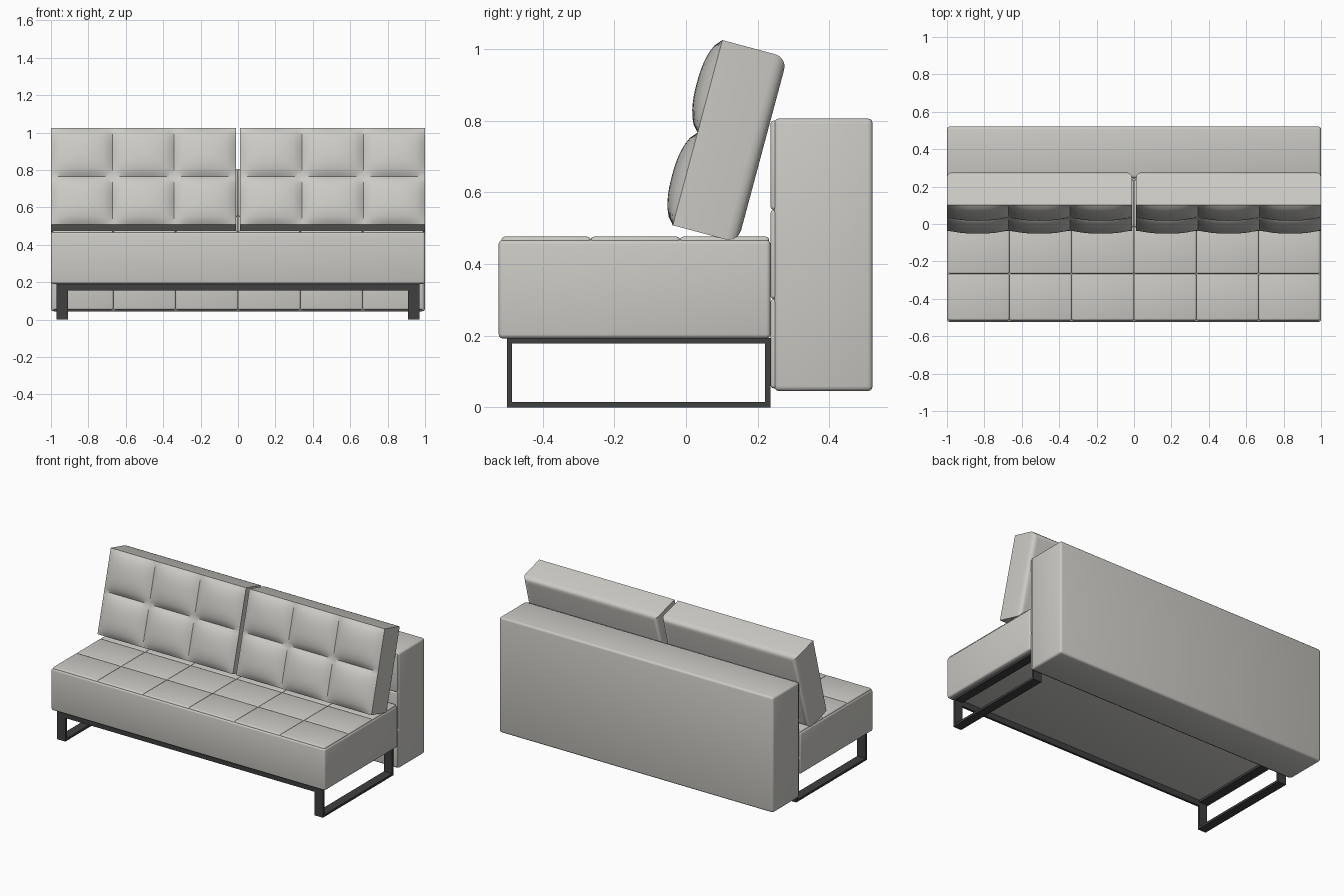
import bpy, bmesh, math
from mathutils import Matrix, Vector

if "Cube" in bpy.data.objects:
    bpy.data.objects.remove(bpy.data.objects["Cube"])


def mat(name, rgb):
    m = bpy.data.materials.new(name)
    m.diffuse_color = (*rgb, 1)
    m.use_nodes = True
    m.node_tree.nodes["Principled BSDF"].inputs["Base Color"].default_value = m.diffuse_color
    return m


FABRIC = mat("light grey fabric", (0.60, 0.59, 0.555))
METAL = mat("dark metal", (0.05, 0.05, 0.053))


def finish(name, bm, material):
    bmesh.ops.recalc_face_normals(bm, faces=bm.faces)
    me = bpy.data.meshes.new(name)
    bm.to_mesh(me)
    bm.free()
    me.materials.append(material)
    ob = bpy.data.objects.new(name, me)
    bpy.context.collection.objects.link(ob)
    bpy.ops.object.select_all(action='DESELECT')
    ob.select_set(True)
    bpy.context.view_layer.objects.active = ob
    bpy.ops.object.shade_smooth_by_angle(angle=math.radians(40))
    return ob


def add_box(bm, lo, hi):
    lo, hi = Vector(lo), Vector(hi)
    m = Matrix.Translation((lo + hi) / 2) @ Matrix.Diagonal((*(hi - lo), 1))
    return bmesh.ops.create_cube(bm, size=1, matrix=m)['verts']


def box(name, lo, hi, material, bevel=0.0, segs=3):
    bm = bmesh.new()
    add_box(bm, lo, hi)
    if bevel:
        bmesh.ops.bevel(bm, geom=bm.edges[:], offset=bevel, segments=segs,
                        profile=0.5, affect='EDGES')
    return finish(name, bm, material)


# seat and lower back blocks
box("seat", (-1, -0.523, 0.192), (1, 0.236, 0.467), FABRIC, 0.012)
box("backrest", (-1, 0.246, 0.045), (1, 0.521, 0.806), FABRIC, 0.014)

# stitched panels, 6 x 3, on the seat top and on the backrest front
W = 2 / 6
for i in range(6):
    x0, x1 = -1 + i * W, -1 + (i + 1) * W
    x0, x1 = max(x0, -0.993), min(x1, 0.993)
    for j in range(3):
        y0 = -0.515 + j * 0.249
        box("seat_panel", (x0, y0, 0.44), (x1, y0 + 0.249, 0.476), FABRIC, 0.009)
        z0 = 0.053 + j * 0.249
        box("backrest_panel", (x0, 0.236, z0), (x1, 0.27, z0 + 0.249), FABRIC, 0.009)

# loose back cushions: bevelled block with a 3 x 2 puffed front, leaning back
H, T = 0.535, 0.188
LEAN = Matrix.Translation((0, -0.037, 0.508)) @ Matrix.Rotation(math.radians(-15), 4, 'X')


def puff(t):
    a = abs(2 * (t % 1.0) - 1)
    return max(0.0, 1 - a ** 2.4)


def cushion(name, x0, x1):
    bm = bmesh.new()
    add_box(bm, (x0, 0, 0), (x1, T, H))
    back = [e for e in bm.edges if all(v.co.y > T / 2 for v in e.verts)]
    bmesh.ops.bevel(bm, geom=back, offset=0.035, segments=4, profile=0.5, affect='EDGES')
    # puffed front sheet
    n, rows, cols = 14, 2, 3
    grid = []
    for r in range(rows * n + 1):
        line = []
        for c in range(cols * n + 1):
            d = 0.038 * puff(r / n) ** 0.7 * puff(c / n) ** 0.7
            line.append(bm.verts.new((x0 + (x1 - x0) * c / (cols * n), -d, H * r / (rows * n))))
        grid.append(line)
    for r in range(rows * n):
        for c in range(cols * n):
            bm.faces.new((grid[r][c], grid[r][c + 1], grid[r + 1][c + 1], grid[r + 1][c]))
    # the sheet replaces the flat front face
    flat = [f for f in bm.faces if len(f.verts) == 4 and f.calc_area() > 0.3
            and abs(f.calc_center_median().y) < 1e-4]
    bmesh.ops.delete(bm, geom=flat, context='FACES_ONLY')
    bmesh.ops.remove_doubles(bm, verts=bm.verts[:], dist=1e-5)
    bm.transform(LEAN)
    return finish(name, bm, FABRIC)


cushion("left_cushion", -1, -0.012)
cushion("right_cushion", 0.012, 1)

# sled legs: one closed rectangular loop of flat bar per side
B = 0.015
for side, s in (("left", -1), ("right", 1)):
    a, b = sorted((s * 0.91, s * 0.97))
    bm = bmesh.new()
    add_box(bm, (a, -0.5, 0), (b, 0.236, B))
    add_box(bm, (a, -0.5, 0.178), (b, 0.236, 0.193))
    add_box(bm, (a, -0.5, B), (b, -0.5 + B, 0.178))
    add_box(bm, (a, 0.236 - B, B), (b, 0.236, 0.178))
    finish(side + "_leg", bm, METAL)

# long rails joining the legs
box("front_rail", (-0.91, -0.5, 0.155), (0.91, -0.5 + B, 0.193), METAL)
box("rear_rail", (-0.91, 0.236 - B, 0.155), (0.91, 0.236, 0.193), METAL)
